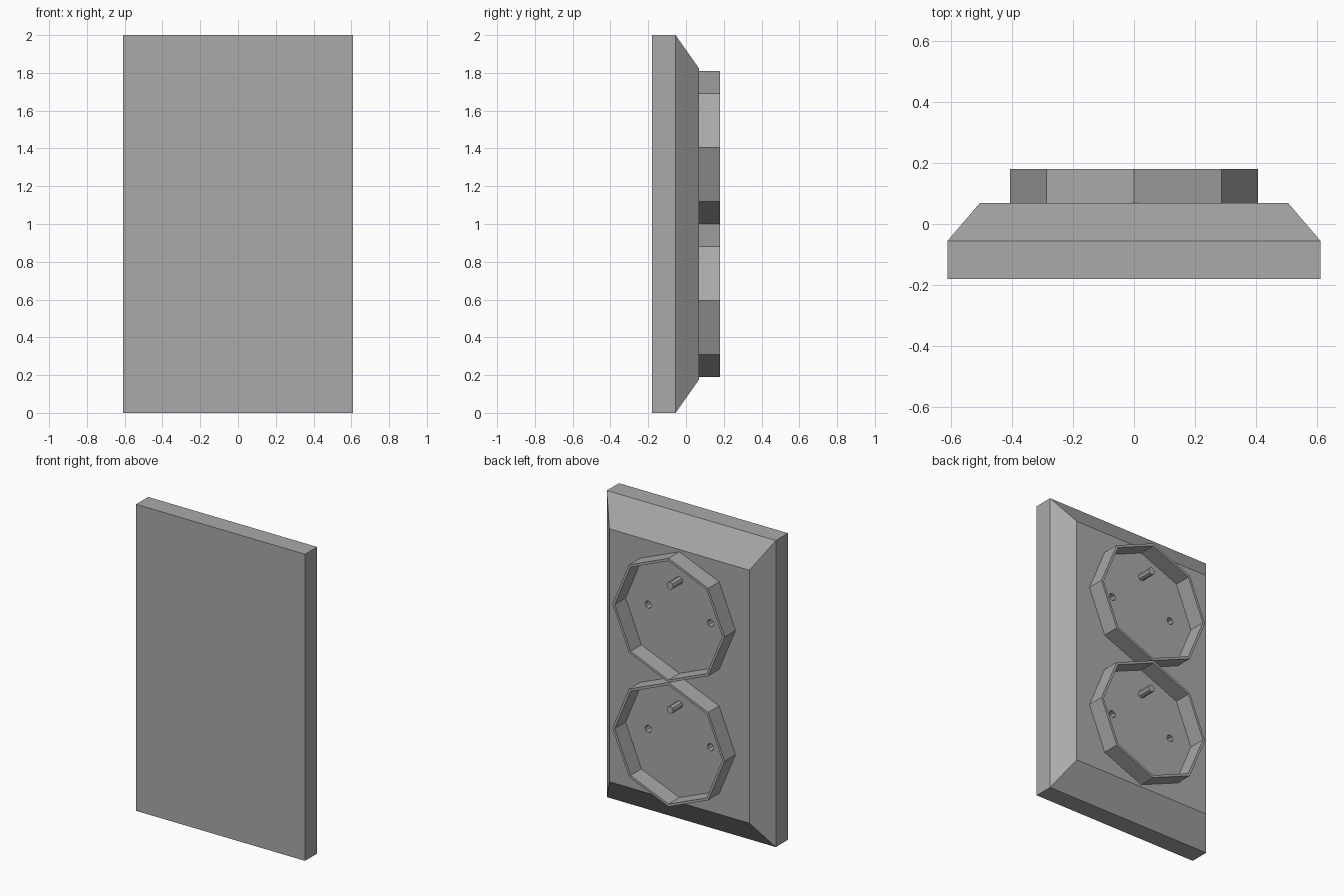
import bpy, bmesh, math
from mathutils import Matrix, Vector

default = bpy.data.objects.get("Cube")
if default:
    bpy.data.objects.remove(default, do_unlink=True)

grey = bpy.data.materials.new("plain_grey")
grey.use_nodes = True
colour = (0.4, 0.4, 0.4, 1)
grey.diffuse_color = colour
grey.node_tree.nodes["Principled BSDF"].inputs["Base Color"].default_value = colour

FACE_Y = 0.068      # flat rear face of the plate
SOCKETS = {"upper": 1.405, "lower": 0.595}


def finish(bm, name):
    bmesh.ops.recalc_face_normals(bm, faces=bm.faces)
    mesh = bpy.data.meshes.new(name)
    bm.to_mesh(mesh)
    bm.free()
    obj = bpy.data.objects.new(name, mesh)
    bpy.context.collection.objects.link(obj)
    mesh.materials.append(grey)
    return obj


def loft(name, loops, closed=False):
    """Skin a row of equal vertex loops, capped or joined end to start."""
    bm = bmesh.new()
    rows = [[bm.verts.new(p) for p in loop] for loop in loops]
    pairs = list(zip(rows, rows[1:]))
    if closed:
        pairs.append((rows[-1], rows[0]))
    else:
        bm.faces.new(rows[0])
        bm.faces.new(rows[-1])
    for a, b in pairs:
        for i in range(len(a)):
            j = (i + 1) % len(a)
            bm.faces.new((a[i], a[j], b[j], b[i]))
    return finish(bm, name)


def rectangle(w, h, y):
    return [(sx * w, y, 1 + sz * h) for sx, sz in ((-1, -1), (1, -1), (1, 1), (-1, 1))]


def polygon(radius, x, y, z, sides=8):
    angles = [math.tau * i / sides for i in range(sides)]
    return [(x + radius * math.cos(a), y, z + radius * math.sin(a)) for a in angles]


# Plate with bevelled rear rim
plate = loft("wall_plate", [rectangle(0.61, 1, -0.18), rectangle(0.61, 1, -0.055),
                            rectangle(0.505, 0.825, FACE_Y)])

for label, z in SOCKETS.items():
    # Octagonal collar
    loft(label + "_collar", [polygon(r, 0, y, z) for r, y in
                             ((0.405, FACE_Y), (0.405, 0.18), (0.388, 0.18), (0.388, FACE_Y))],
         closed=True)
    # Earth pin
    loft(label + "_earth_pin", [polygon(0.024, 0, y, z + 0.22) for y in (FACE_Y - 0.01, 0.165)])
    # Pair of contact holes sunk into the plate
    for side, x in (("left", 0.225), ("right", -0.225)):
        cutter = loft(f"{label}_{side}_hole_cutter",
                      [polygon(0.024, x, y, z) for y in (FACE_Y - 0.09, FACE_Y + 0.05)])
        cutter.hide_render = True
        cutter.hide_viewport = True
        cutter.display_type = 'WIRE'
        cut = plate.modifiers.new(cutter.name, 'BOOLEAN')
        cut.operation = 'DIFFERENCE'
        cut.solver = 'EXACT'
        cut.object = cutter
